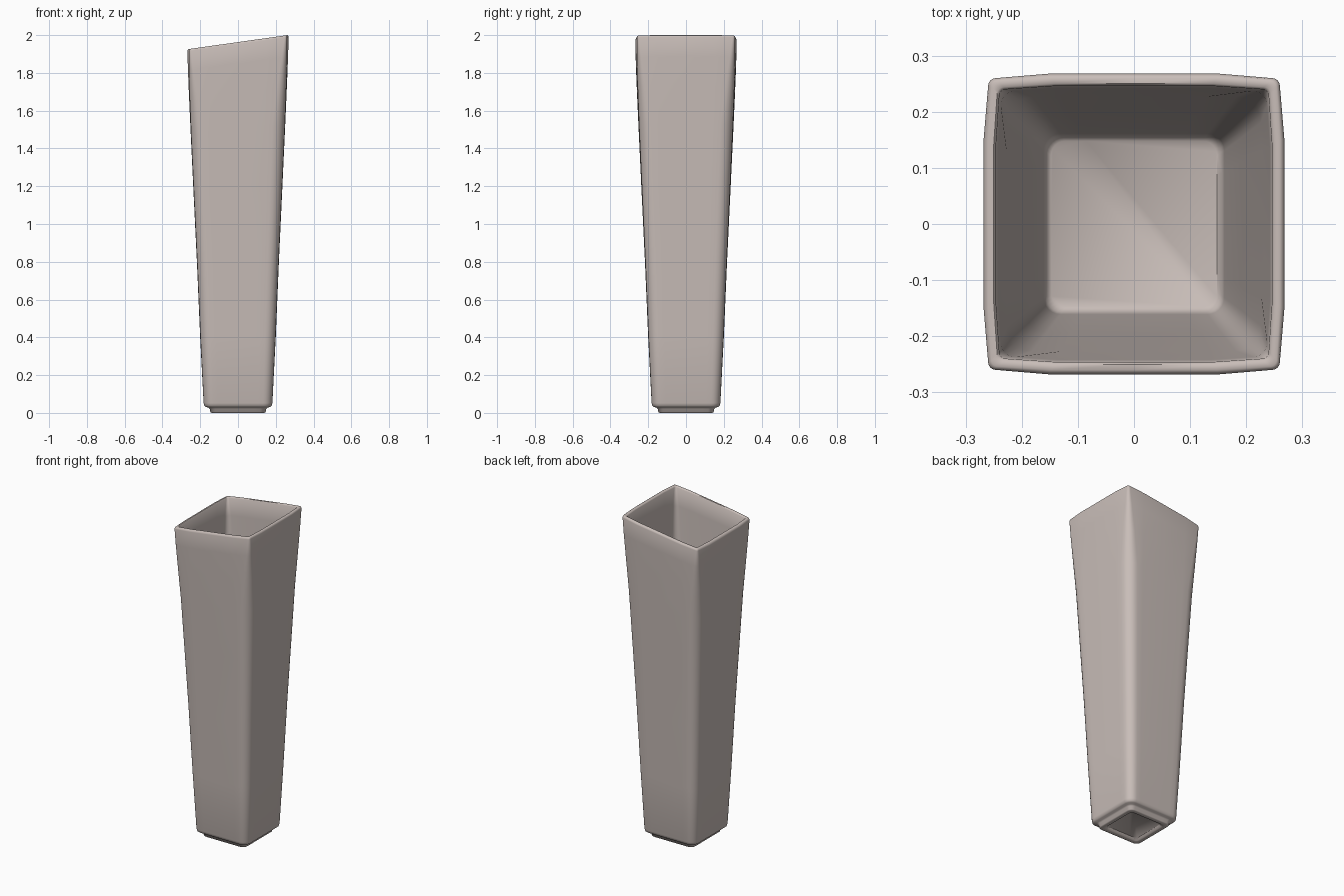
import bpy, bmesh, math

clay = bpy.data.materials.new("warm_grey_ceramic")
clay.diffuse_color = (0.58, 0.51, 0.48, 1)

TOP = 1.963   # rim height at the centre line
SLOPE = 0.141  # rim rises towards +x


def section(h, r, b):
    """Rounded square of half-width h, corner radius r, side bulge b."""
    pts = []
    for q in range(4):
        a0 = q * math.pi / 2
        c, s = math.cos(a0), math.sin(a0)
        local = [(h + b, t * h) for t in (-0.58, 0, 0.58)]
        for i in range(7):
            a = i / 6 * math.pi / 2
            local.append((h - r + r * math.cos(a), h - r + r * math.sin(a)))
        pts += [(x * c - y * s, x * s + y * c) for x, y in local]
    return pts


# Profile from the recess under the foot, up the outside, over the rim,
# and down the inside: z, half-width, corner radius, bulge
profile = [
    (0.014, 0.108, 0.020, 0),
    (0.003, 0.116, 0.022, 0),
    (0.000, 0.125, 0.025, 0),
    (0.000, 0.140, 0.028, 0),
    (0.004, 0.146, 0.030, 0),
    (0.022, 0.150, 0.032, 0),
    (0.028, 0.158, 0.035, 0),
    (0.031, 0.170, 0.040, 0),
    (0.037, 0.178, 0.045, 0),
    (0.052, 0.182, 0.050, 0),
    (0.40, 0.199, 0.056, 0.001),
    (0.80, 0.216, 0.060, 0.001),
    (1.20, 0.235, 0.064, 0.001),
    (1.50, 0.249, 0.066, 0.001),
    (1.70, 0.256, 0.048, 0.003),
    (1.85, 0.259, 0.028, 0.006),
    (1.952, 0.260, 0.014, 0.008),
    (1.960, 0.258, 0.013, 0.007),
    (TOP, 0.254, 0.012, 0.006),
    (TOP, 0.244, 0.012, 0.006),
    (1.958, 0.240, 0.012, 0.006),
    (1.85, 0.237, 0.026, 0.005),
    (1.50, 0.226, 0.045, 0.001),
    (0.80, 0.193, 0.038, 0.001),
    (0.10, 0.161, 0.030, 0),
    (0.07, 0.157, 0.028, 0),
    (0.06, 0.148, 0.026, 0),
]

# Skin the rings into one hollow vase
bm = bmesh.new()
rings = []
for z, h, r, b in profile:
    rings.append([bm.verts.new((x, y, z * (1 + SLOPE * x / TOP)
                                if z > 0.06 else z))
                  for x, y in section(h, r, b)])
n = len(rings[0])
for lo, hi in zip(rings, rings[1:]):
    for i in range(n):
        j = (i + 1) % n
        bm.faces.new((lo[i], lo[j], hi[j], hi[i]))
bm.faces.new(rings[0][::-1])  # recessed base
bm.faces.new(rings[-1])       # inner floor
bmesh.ops.recalc_face_normals(bm, faces=bm.faces[:])

mesh = bpy.data.meshes.new("square_vase")
bm.to_mesh(mesh)
bm.free()
mesh.materials.append(clay)
vase = bpy.data.objects.new("square_vase", mesh)
bpy.context.collection.objects.link(vase)
bpy.context.view_layer.objects.active = vase
vase.select_set(True)
bpy.ops.object.shade_smooth_by_angle(angle=math.radians(50))
